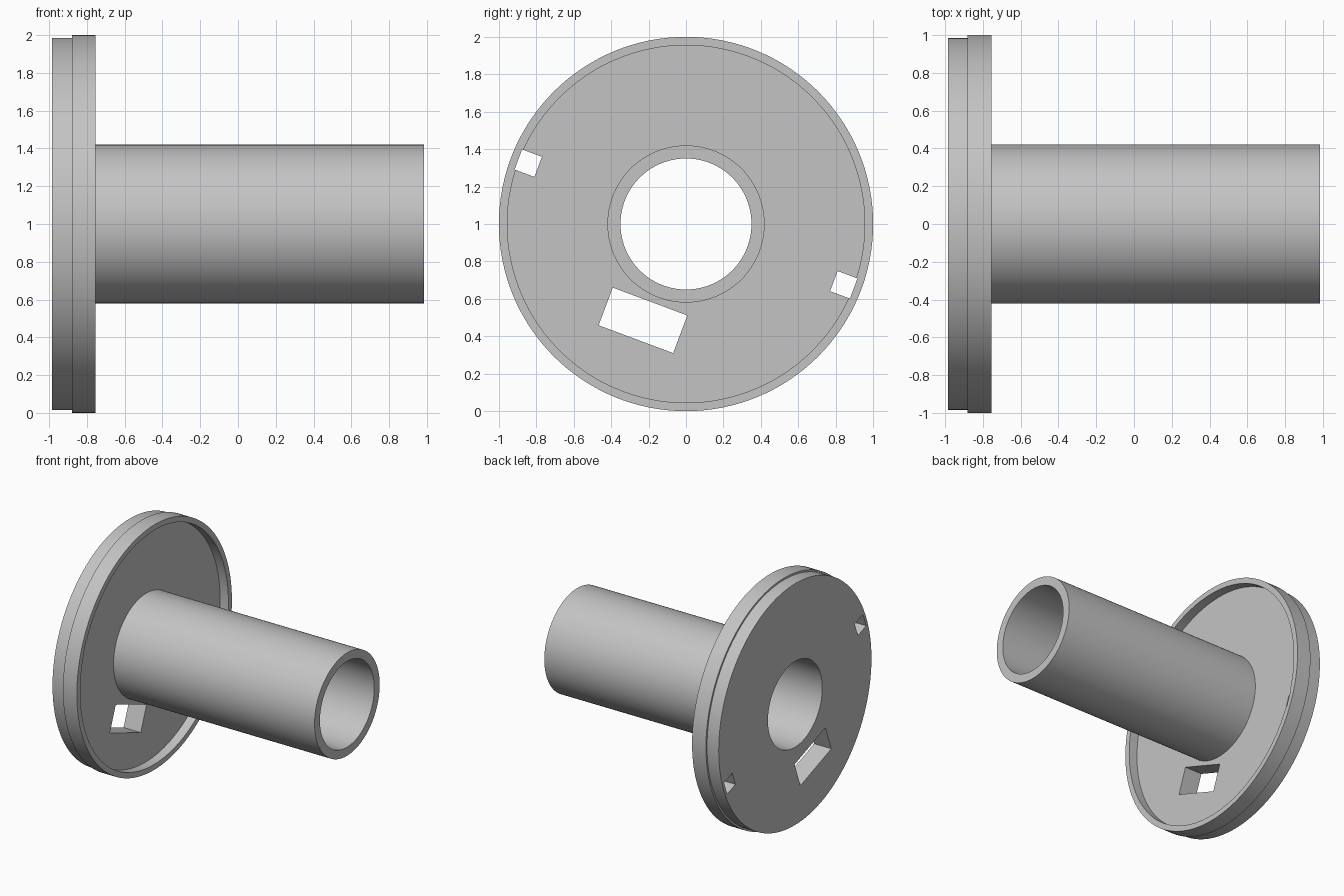
import bpy, bmesh, math
from mathutils import Matrix, Vector

if "Cube" in bpy.data.objects:
    bpy.data.objects.remove(bpy.data.objects["Cube"])

AXIS_Z = 1.0
TILT = math.radians(20.5)

grey = bpy.data.materials.new("plain grey")
grey.use_nodes = True
grey.diffuse_color = (0.55, 0.55, 0.55, 1)
grey.node_tree.nodes["Principled BSDF"].inputs["Base Color"].default_value = (0.55, 0.55, 0.55, 1)


def add_object(name, bm):
    bmesh.ops.recalc_face_normals(bm, faces=bm.faces)
    mesh = bpy.data.meshes.new(name)
    bm.to_mesh(mesh)
    bm.free()
    mesh.materials.append(grey)
    obj = bpy.data.objects.new(name, mesh)
    bpy.context.collection.objects.link(obj)
    return obj


def revolve(name, profile, steps=128):
    """Turn a closed (x, radius) profile around the tube axis."""
    bm = bmesh.new()
    verts = [bm.verts.new((x, 0, AXIS_Z + r)) for x, r in profile]
    edges = [bm.edges.new((verts[i - 1], v)) for i, v in enumerate(verts)]
    bmesh.ops.spin(bm, geom=verts + edges, cent=(0, 0, AXIS_Z), axis=(1, 0, 0),
                   angle=math.tau, steps=steps, use_merge=True)
    bmesh.ops.remove_doubles(bm, verts=bm.verts, dist=1e-5)
    return add_object(name, bm)


def cut_slot(target, name, y, z, width, height):
    """Cut a tilted rectangular hole through the flange."""
    bm = bmesh.new()
    place = (Matrix.Translation(Vector((-0.87, y, AXIS_Z + z)))
             @ Matrix.Rotation(-TILT, 4, 'X')
             @ Matrix.Diagonal((0.4, width, height, 1)))
    bmesh.ops.create_cube(bm, size=1, matrix=place)
    cutter = add_object(name, bm)
    cutter.hide_render = True
    cutter.hide_set(True)
    mod = target.modifiers.new(name, 'BOOLEAN')
    mod.operation = 'DIFFERENCE'
    mod.solver = 'EXACT'
    mod.object = cutter
    bpy.context.view_layer.objects.active = target
    bpy.ops.object.modifier_apply(modifier=name)
    bpy.data.objects.remove(cutter)


# Tube with stepped flange and shallow recess inside the rim
body = revolve("flanged_tube", [
    (-0.985, 0.35), (-0.985, 0.985), (-0.88, 0.985), (-0.88, 1.0),
    (-0.755, 1.0), (-0.755, 0.955), (-0.83, 0.955), (-0.83, 0.42),
    (0.985, 0.42), (0.985, 0.35)])

# Large slot below the bore and a pair of small square holes at the rim
cut_slot(body, "large_slot", -0.23, -0.515, 0.425, 0.215)
for side in (-1, 1):
    cut_slot(body, "rim_hole", side * 0.843, side * -0.325, 0.113, 0.115)

# Smooth round walls, crisp corners
bpy.ops.object.select_all(action='DESELECT')
body.select_set(True)
bpy.context.view_layer.objects.active = body
bpy.ops.object.shade_smooth_by_angle(angle=math.radians(30))
